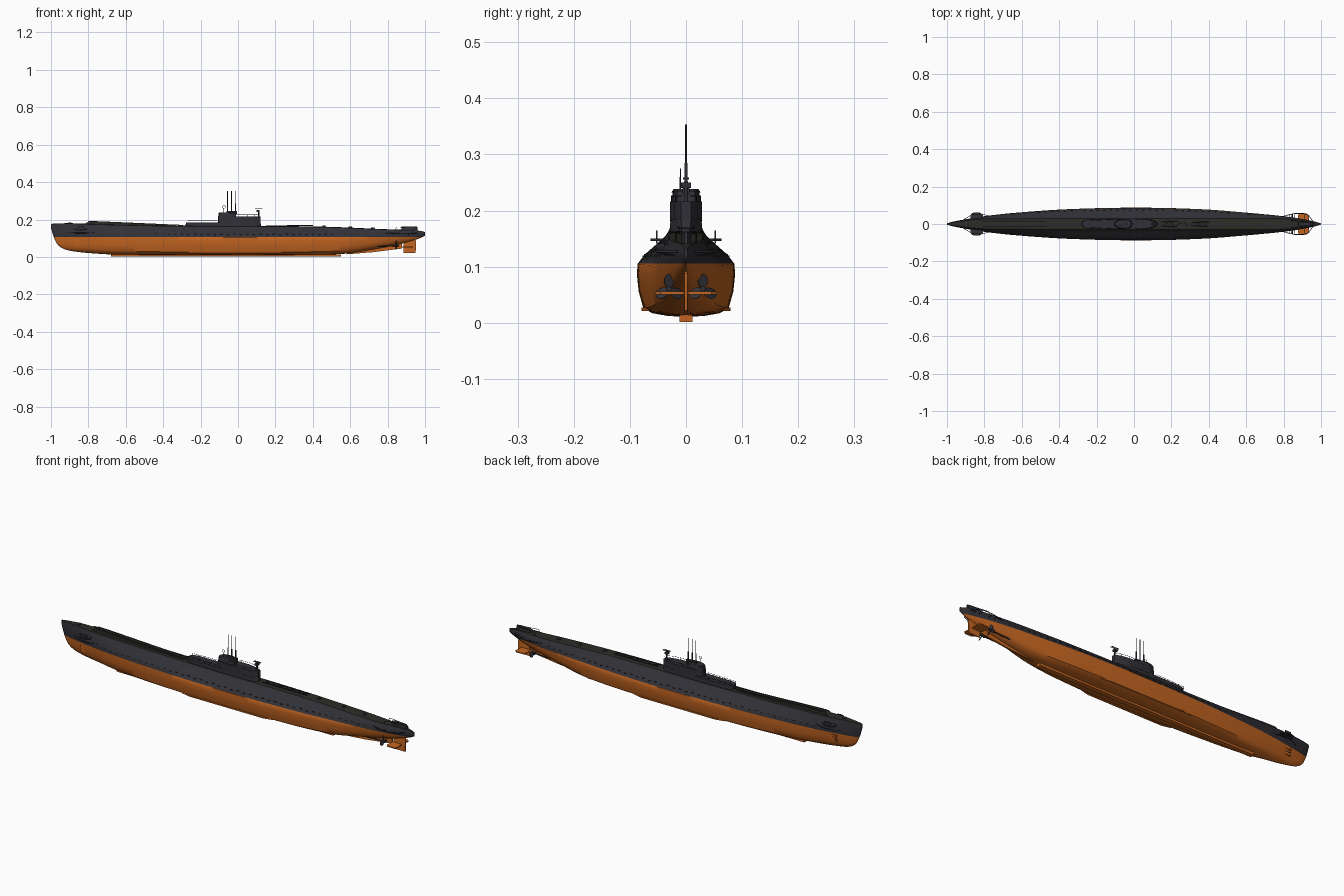
import bpy, bmesh, math
from mathutils import Vector

if "Cube" in bpy.data.objects:
    bpy.data.objects.remove(bpy.data.objects["Cube"])


def material(name, rgb):
    m = bpy.data.materials.new(name)
    m.diffuse_color = (*rgb, 1)
    m.use_nodes = True
    m.node_tree.nodes["Principled BSDF"].inputs["Base Color"].default_value = m.diffuse_color
    return m


RED = material("antifouling", (0.55, 0.13, 0.015))
GREY = material("hull_grey", (0.03, 0.03, 0.038))
DECK = material("deck", (0.028, 0.025, 0.02))


def finish(name, bm, mats, angle=35):
    bmesh.ops.recalc_face_normals(bm, faces=bm.faces)
    me = bpy.data.meshes.new(name)
    bm.to_mesh(me)
    bm.free()
    for m in mats:
        me.materials.append(m)
    ob = bpy.data.objects.new(name, me)
    bpy.context.collection.objects.link(ob)
    bpy.ops.object.select_all(action='DESELECT')
    ob.select_set(True)
    bpy.context.view_layer.objects.active = ob
    bpy.ops.object.shade_smooth_by_angle(angle=math.radians(angle))
    return ob


def interp(table, x, col):
    """Smooth Hermite interpolation through the rows of a table."""
    n = len(table)
    i = max(k for k in range(n - 1) if table[k][0] <= x + 1e-9 or k == 0)
    slope = lambda k: ((table[min(k + 1, n - 1)][col] - table[max(k - 1, 0)][col]) /
                       (table[min(k + 1, n - 1)][0] - table[max(k - 1, 0)][0]))
    a, b = table[i], table[i + 1]
    h = b[0] - a[0]
    t = (x - a[0]) / h
    return ((2*t**3 - 3*t*t + 1) * a[col] + (t**3 - 2*t*t + t) * h * slope(i) +
            (3*t*t - 2*t**3) * b[col] + (t**3 - t*t) * h * slope(i + 1))


# Hull stations: x, keel z, deck z, half beam, fullness (0 = end shape, 1 = midship)
ST = [(-1, .155, .176, .004, 0), (-.985, .105, .178, .008, 0), (-.965, .066, .179, .013, 0),
      (-.93, .042, .18, .02, .05), (-.88, .03, .18, .029, .15), (-.8, .021, .177, .042, .35),
      (-.65, .012, .173, .059, .7), (-.4, .011, .168, .077, .95), (-.1, .011, .165, .0865, 1),
      (.15, .011, .165, .086, 1), (.4, .012, .163, .077, .95), (.57, .017, .158, .064, .75),
      (.7, .036, .152, .052, .45), (.82, .058, .147, .039, .2), (.92, .083, .144, .023, .05),
      (.97, .099, .14, .012, 0), (1, .113, .133, .003, 0)]
# Section templates: fraction of beam, fraction of height
MID = [(0, 0), (.35, .006), (.69, .04), (.87, .10), (.965, .29), (1, .48), (.99, .61),
       (.84, .72), (.6, .84), (.41, .94), (.35, .985), (0, 1)]
END = [(0, 0), (.25, .03), (.5, .1), (.7, .2), (.85, .35), (.95, .5), (1, .6),
       (.98, .72), (.9, .84), (.82, .93), (.75, .985), (0, 1)]


def section(x):
    k, d, b, f = (interp(ST, x, c) for c in (1, 2, 3, 4))
    return [(b * (e[0] + (m[0] - e[0]) * f), k + (d - k) * (e[1] + (m[1] - e[1]) * f))
            for m, e in zip(MID, END)]


def hull_y(x, z):
    s = section(x)
    for (y0, z0), (y1, z1) in zip(s, s[1:]):
        if z0 <= z <= z1:
            return y0 + (y1 - y0) * (z - z0) / max(z1 - z0, 1e-6)
    return 0


def hull():
    bm = bmesh.new()
    rings = []
    xs = sorted({-1 + i / 50 for i in range(101)} | {-.99, -.97, -.95, .99})
    for x in xs:
        s = section(x)
        pts = s + [(-y, z) for y, z in s[-2:0:-1]]
        rings.append([bm.verts.new((x, y, z)) for y, z in pts])
    n = len(rings[0])
    for a, b in zip(rings, rings[1:]):
        for i in range(n):
            bm.faces.new((a[i], a[(i + 1) % n], b[(i + 1) % n], b[i]))
    bm.faces.new(rings[0])
    bm.faces.new(rings[-1])
    # painted waterline
    bmesh.ops.bisect_plane(bm, geom=bm.verts[:] + bm.edges[:] + bm.faces[:],
                           plane_co=(0, 0, .106), plane_no=(0, 0, 1))
    bmesh.ops.recalc_face_normals(bm, faces=bm.faces)
    for f in bm.faces:
        z = f.calc_center_median().z
        f.material_index = 0 if z < .106 else 2 if f.normal.z > .9 and z > .13 else 1
    finish("hull", bm, [RED, GREY, DECK])


def prism(name, outline, z0, z1, mat, taper=1.0):
    """Symmetric plan outline of (x, half width), raised from z0 to z1."""
    bm = bmesh.new()
    loop = outline + [(x, -y) for x, y in outline[::-1] if y > 0]
    cx = sum(p[0] for p in loop) / len(loop)
    lo = [bm.verts.new((x, y, z0)) for x, y in loop]
    hi = [bm.verts.new((cx + (x - cx) * taper, y * taper, z1)) for x, y in loop]
    for i in range(len(loop)):
        j = (i + 1) % len(loop)
        bm.faces.new((lo[i], lo[j], hi[j], hi[i]))
    bm.faces.new(lo)
    bm.faces.new(hi)
    return finish(name, bm, [mat])


def plate(name, pts, thick, mat, axis):
    """Flat polygon of 3D points thickened along an axis."""
    bm = bmesh.new()
    off = Vector(axis) * thick / 2
    f = bm.faces.new([bm.verts.new(Vector(p) - off) for p in pts])
    g = bmesh.ops.extrude_face_region(bm, geom=[f])
    bmesh.ops.translate(bm, vec=off * 2, verts=[v for v in g['geom'] if isinstance(v, bmesh.types.BMVert)])
    return finish(name, bm, [mat])


def box(name, lo, hi, mat):
    x0, y0, z0 = lo
    x1, y1, z1 = hi
    zc = (z0 + z1) / 2
    return plate(name, [(x0, y0, zc), (x1, y0, zc), (x1, y1, zc), (x0, y1, zc)], z1 - z0, mat, (0, 0, 1))


def tube(name, pts, r, mat):
    cu = bpy.data.curves.new(name, 'CURVE')
    cu.dimensions = '3D'
    cu.bevel_depth, cu.bevel_resolution, cu.use_fill_caps = r, 2, True
    sp = cu.splines.new('POLY')
    sp.points.add(len(pts) - 1)
    for p, q in zip(sp.points, pts):
        p.co = (*q, 1)
    cu.materials.append(mat)
    ob = bpy.data.objects.new(name, cu)
    bpy.context.collection.objects.link(ob)
    return ob


# Hull and keel
hull()
box("box_keel", (-.68, -.012, .001), (.55, .012, .014), RED)

# Catapult ramp on the foredeck and raised deck strips
plate("foredeck_ramp", [(-.83, 0, .17), (-.8, 0, .189), (-.74, 0, .188), (-.3, 0, .168), (-.3, 0, .16)],
      .03, DECK, (0, 1, 0))
for s in (-1, 1):
    tube("catapult_rail", [(-.8, s * .009, .19), (-.74, s * .009, .189), (-.28, s * .009, .169)], .0015, GREY)

# Hangar casing and conning tower
prism("hangar", [(-.282, 0), (-.278, .012), (-.265, .021), (-.24, .026), (.05, .0285), (.1, .022), (.125, .008)],
      .155, .185, GREY, .98)
prism("tower_base", [(-.108, 0), (-.104, .012), (-.09, .022), (-.06, .0285), (.04, .0285), (.09, .021), (.12, .009)],
      .18, .216, GREY)
prism("bridge", [(-.106, 0), (-.102, .012), (-.088, .021), (-.06, .025), (-.03, .024), (-.01, .016)],
      .21, .235, GREY, .97)
prism("bridge_lip", [(-.106, 0), (-.1, .014), (-.085, .022), (-.06, .0262), (-.03, .024), (-.012, .016)],
      .232, .238, GREY, .85)
box("periscope_stand", (-.062, -.006, .23), (-.005, .006, .245), GREY)
for x in (-.056, -.035, -.013):
    tube("periscope_base", [(x, 0, .23), (x, 0, .285)], .0028, GREY)
    tube("periscope", [(x, 0, .28), (x, 0, .353)], .0016, GREY)
tube("loop_antenna_post", [(-.075, -.01, .23), (-.075, -.01, .26)], .0012, GREY)
tube("loop_antenna", [(-.075 + .007 * math.cos(a * math.pi / 6), -.01, .267 + .007 * math.sin(a * math.pi / 6))
                      for a in range(13)], .0009, GREY)
for s in (-1, 1):
    tube("bridge_rail", [(-.01, s * .024, .226), (.05, s * .026, .226), (.09, s * .019, .226), (.115, s * .008, .226)],
         .0008, GREY)
    for x, y in ((.0, .025), (.05, .026), (.09, .019)):
        tube("rail_post", [(x, s * y, .21), (x, s * y, .226)], .0008, GREY)
    tube("hangar_rail", [(-.27, s * .018, .193), (-.11, s * .023, .193)], .0008, GREY)
    for i in range(6):
        tube("hangar_rail_post", [(-.27 + i * .032, s * (.018 + .001 * i), .183),
                                  (-.27 + i * .032, s * (.018 + .001 * i), .193)], .0008, GREY)

# Anti-aircraft gun on the aft platform
tube("gun_pedestal", [(.11, 0, .2), (.11, 0, .252)], .004, GREY)
box("gun_mount", (.1, -.009, .24), (.116, .009, .25), GREY)
for s in (-1, 1):
    tube("gun_barrel", [(.09, s * .004, .257), (.13, s * .004, .257)], .0018, GREY)

# Aft deck: folded crane truss, hatches and bollards
for s in (-1, 1):
    tube("crane_beam", [(.15, s * .014, .17), (.4, s * .01, .167)], .002, GREY)
for i in range(7):
    x, d = .15 + i * .036, 1 if i % 2 else -1
    tube("crane_lattice", [(x, d * .013, .169), (x + .036, -d * .012, .168)], .0013, GREY)
for x in (-.9, -.5, .46, .6, .72):
    z = interp(ST, x, 2)
    prism("hatch", [(x + .009 * math.cos(math.pi * (1 - i / 8)), .009 * math.sin(math.pi * i / 8)) for i in range(9)],
          z - .006, z + .006 if x > -.6 else z + .004, GREY)

# Flooding slots along the casing
for s in (-1, 1):
    for i in range(44):
        x = -.76 + i * .035
        z = .118 + .003 * (i % 2)
        y = s * hull_y(x, z)
        box("flood_slot", (x, y - .001, z - .0015), (x + .012, y + .001, z + .0015), DECK)

# Bow planes, guards, torpedo doors, bilge keels
for s in (-1, 1):
    out = [(-.872, .02), (-.876, .045), (-.866, .058), (-.845, .063), (-.822, .06), (-.808, .048), (-.806, .02)]
    plate("bow_plane", [(x, s * y, .148) for x, y in out], .005, GREY, (0, 0, 1))
    plate("bow_plane_fence", [(-.86, s * .052, .141), (-.82, s * .052, .141), (-.825, s * .052, .164),
                              (-.855, s * .052, .164)], .003, GREY, (0, 1, 0))
    tube("bow_plane_guard", [(-.91, s * hull_y(-.91, .13), .13), (-.87, s * .048, .128),
                             (-.81, s * .052, .128), (-.77, s * hull_y(-.77, .13), .13)], .0015, GREY)
    for z in (.065, .08, .093):
        y = s * hull_y(-.86, z)
        box("torpedo_door", (-.875, y - .002, z - .004), (-.84, y + .003 * s + .001, z + .004), RED)
    plate("bilge_keel", [(-.27, s * .068, .024), (-.22, s * .079, .024), (.2, s * .079, .024), (.25, s * .066, .024)],
          .006, RED, (0, 0, 1))

# Rudder, skeg and stern planes
plate("rudder", [(.885, 0, .022), (.95, 0, .022), (.952, 0, .088), (.94, 0, .096), (.885, 0, .085)], .006, RED, (0, 1, 0))
plate("skeg", [(.58, 0, .014), (.72, 0, .025), (.878, 0, .045), (.878, 0, .085), (.6, 0, .04)], .008, RED, (0, 1, 0))
for s in (-1, 1):
    plate("stern_plane", [(.88, s * .002, .053), (.876, s * .045, .053), (.885, s * .054, .053),
                          (.925, s * .055, .053), (.935, s * .045, .053), (.93, s * .004, .053)], .005, RED, (0, 0, 1))

# Shafts, propellers and guards
for s in (-1, 1):
    tube("shaft", [(.6, s * .028, .05), (.86, s * .03, .06)], .003, GREY)
    tube("shaft_strut", [(.82, s * .03, .06), (.82, s * .012, .085)], .0025, RED)
    tube("propeller_hub", [(.835, s * .03, .06), (.858, s * .03, .06)], .005, GREY)
    for k in range(3):
        a = math.pi / 2 + k * math.tau / 3
        r, t = Vector((0, math.cos(a), math.sin(a))), Vector((.5, -math.sin(a), math.cos(a))).normalized()
        c = Vector((.846, s * .03, .06)) + r * .0145
        plate("propeller_blade", [c + r * .0125 * math.cos(i * math.pi / 6) + t * .010 * math.sin(i * math.pi / 6)
                                  for i in range(12)], .002, GREY, r.cross(t))
    path = [(.79, hull_y(.79, .125)), (.83, .05), (.86, .056), (.91, .056), (.935, .045), (.955, hull_y(.955, .125))]
    tube("propeller_guard", [(x, s * y, .127) for x, y in path], .0018, GREY)
    for x, y in path[1:5]:
        tube("guard_brace", [(x, s * y, .127), (x, s * (hull_y(x, .12) - .002), .12)], .0014, GREY)

# Stern housing and rail
prism("stern_housing", [(.87, 0), (.885, .008), (.94, .008), (.962, .003)], .135, .162, GREY, .9)
for s in (-1, 1):
    tube("stern_rail", [(.84, s * .018, .146), (.85, s * .018, .16), (.95, s * .008, .158), (.96, s * .008, .14)], .0012, GREY)
